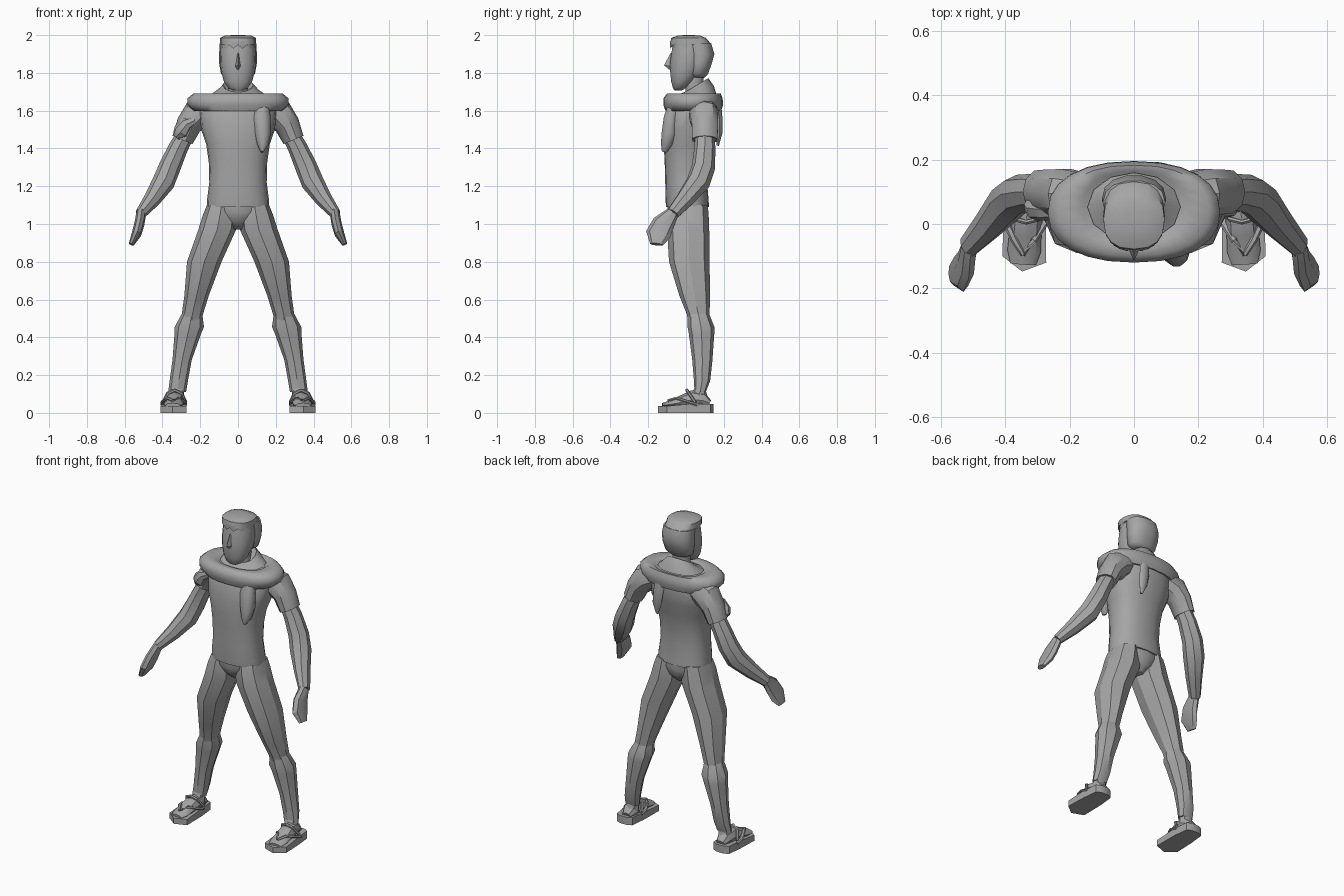
import bpy, bmesh, math
from mathutils import Vector

grey = bpy.data.materials.new("plain_grey")
grey.diffuse_color = (0.38, 0.38, 0.38, 1)


def finish(name, bm, mirror=False, angle=40):
    bmesh.ops.recalc_face_normals(bm, faces=bm.faces)
    me = bpy.data.meshes.new(name)
    bm.to_mesh(me)
    bm.free()
    me.materials.append(grey)
    ob = bpy.data.objects.new(name, me)
    bpy.context.collection.objects.link(ob)
    if mirror:
        ob.modifiers.new("mirror", 'MIRROR')
        ob.modifiers["mirror"].use_mirror_merge = False
    bpy.ops.object.select_all(action='DESELECT')
    ob.select_set(True)
    bpy.context.view_layer.objects.active = ob
    if angle:
        bpy.ops.object.shade_smooth_by_angle(angle=math.radians(angle))
    return ob


def skin(name, rings, mirror=False, angle=40, caps=True):
    """Join rings of points into one surface."""
    bm = bmesh.new()
    vs = [[bm.verts.new(p) for p in r] for r in rings]
    n = len(vs[0])
    for a, b in zip(vs, vs[1:]):
        for i in range(n):
            j = (i + 1) % n
            bm.faces.new((a[i], a[j], b[j], b[i]))
    if caps:
        bm.faces.new(vs[0])
        bm.faces.new(vs[-1])
    return finish(name, bm, mirror, angle)


def stack(name, rows, n=16, p=1.0, mirror=False, angle=40, caps=True):
    """Rows of (z, x0, x1, y0, y1[, tilt]): level rings, raised at the back by tilt."""
    rings = []
    for z, x0, x1, y0, y1, *t in rows:
        ring = []
        for i in range(n):
            a = 2 * math.pi * i / n
            c, s = (math.copysign(abs(f(a)) ** p, f(a)) for f in (math.cos, math.sin))
            ring.append(((x0 + x1) / 2 + c * (x1 - x0) / 2,
                         (y0 + y1) / 2 + s * (y1 - y0) / 2,
                         z + (t[0] if t else 0) * s))
        rings.append(ring)
    return skin(name, rings, mirror, angle, caps)


def limb(name, rows, n=8, mirror=False, angle=35):
    """Rows of (x, y, z, side radius, depth radius) along a path."""
    pts = [Vector(r[:3]) for r in rows]
    rings = []
    for k, r in enumerate(rows):
        d = (pts[min(k + 1, len(pts) - 1)] - pts[max(k - 1, 0)]).normalized()
        ref = Vector((0, 1, 0)) if abs(d.y) < 0.8 else Vector((0, 0, 1))
        v = (ref - d * ref.dot(d)).normalized()
        u = v.cross(d)
        rings.append([pts[k] + u * r[3] * math.cos(a) + v * r[4] * math.sin(a)
                      for a in (2 * math.pi * i / n for i in range(n))])
    return skin(name, rings, mirror, angle)


def sym(rows):
    return [(r[0], -r[1], *r[1:]) for r in rows]


# Shirt body
stack("shirt", sym([
    (1.09, .165, -.105, .122), (1.12, .165, -.108, .12), (1.22, .152, -.11, .112),
    (1.33, .155, -.113, .12), (1.42, .168, -.118, .138), (1.50, .195, -.115, .162),
    (1.60, .205, -.10, .178), (1.67, .15, -.07, .165)]), n=20, p=.85)

# Pelvis between the thighs
stack("pelvis", sym([
    (1.12, .16, -.098, .115), (1.06, .165, -.098, .118),
    (1.01, .09, -.08, .11), (.97, .03, -.03, .07)]), n=12)

# Trouser legs and flared shin wraps
stack("trouser_leg", [
    (1.10, .01, .165, -.09, .115), (1.05, .005, .185, -.10, .12),
    (.97, .01, .21, -.10, .123), (.80, .087, .27, -.09, .125),
    (.62, .155, .284, -.035, .127), (.52, .186, .298, .005, .125),
    (.44, .20, .30, .02, .125)], n=8, p=.88, mirror=True, angle=30)
stack("shin_wrap", [
    (.53, .19, .295, .01, .12), (.455, .18, .335, .008, .15), (.42, .195, .336, .015, .15),
    (.28, .245, .347, .033, .14), (.17, .265, .362, .042, .128),
    (.11, .275, .37, .045, .105)], n=8, p=.88, mirror=True, angle=30)

# Sleeves, arms and hands
limb("sleeve", [
    (.15, .09, 1.61, .07, .07), (.215, .095, 1.58, .085, .08), (.26, .10, 1.525, .068, .073),
    (.294, .10, 1.445, .057, .07), (.288, .10, 1.46, .045, .055)], n=10, mirror=True)
limb("arm", [
    (.27, .10, 1.49, .045, .05), (.318, .10, 1.40, .052, .056),
    (.362, .092, 1.30, .058, .062), (.395, .065, 1.22, .06, .064),
    (.455, -.005, 1.13, .045, .05), (.515, -.07, 1.055, .03, .037)], n=8, mirror=True, angle=25)
limb("hand", [
    (.512, -.07, 1.06, .026, .034), (.522, -.12, 1.0, .027, .06),
    (.538, -.148, .945, .026, .066), (.565, -.155, .892, .014, .035)],
    n=8, mirror=True, angle=25)

# Bunched cloth on one sleeve
limb("sleeve_fold", [
    (-.225, .04, 1.55, .02, .02), (-.27, .045, 1.53, .035, .035),
    (-.30, .05, 1.49, .045, .04), (-.325, .06, 1.465, .025, .025)], n=8)

# Scarf roll, standing collar and hanging ends
stack("scarf", sym([
    (1.66, .13, -.04, .14), (1.60, .19, -.09, .17), (1.598, .235, -.108, .186),
    (1.63, .268, -.12, .196), (1.665, .268, -.12, .194), (1.692, .235, -.10, .183),
    (1.69, .16, -.06, .165), (1.655, .12, -.03, .14)]), n=24, p=.88, angle=60)
stack("collar", [
    (1.685, -.145, .145, -.055, .16, .005), (1.71, -.11, .11, -.03, .148, .02),
    (1.735, -.08, .08, -.005, .118, .037), (1.715, -.065, .065, .005, .105, .03)], n=12)
limb("scarf_front_end", [
    (.125, -.06, 1.63, .04, .035), (.125, -.08, 1.56, .048, .04),
    (.13, -.088, 1.48, .044, .043), (.132, -.105, 1.42, .03, .03),
    (.127, -.115, 1.382, .008, .014)], n=10, angle=50)
limb("scarf_back_end", [
    (.06, .165, 1.65, .03, .02), (.07, .178, 1.56, .035, .015),
    (.08, .178, 1.48, .03, .014), (.085, .168, 1.415, .008, .006)], n=8, angle=50)

# Neck and face
stack("neck", sym([(1.64, .065, -.01, .11), (1.72, .052, -.005, .09), (1.80, .055, -.01, .10)]), n=10)
stack("face", sym([
    (1.708, .03, -.062, -.02), (1.72, .052, -.07, .0), (1.755, .075, -.08, .04),
    (1.81, .09, -.086, .08), (1.86, .095, -.086, .10), (1.92, .094, -.077, .11),
    (1.965, .088, -.07, .10)]), n=14, p=.9, angle=45)
skin("nose", [[(-.007, -.07, 1.905), (.007, -.07, 1.905), (0, -.082, 1.905)],
              [(-.018, -.075, 1.835), (.018, -.075, 1.835), (0, -.116, 1.84)],
              [(-.01, -.072, 1.815), (.01, -.072, 1.815), (0, -.09, 1.818)]], angle=30)

# Hair: back mass, flat crown and jagged fringe
stack("hair_back", sym([
    (1.775, .06, .03, .10), (1.795, .09, .015, .118), (1.85, .1, .012, .138),
    (1.90, .1, .005, .152), (1.955, .097, -.0, .135)]), n=14, p=.9, angle=45)
stack("hair_crown", sym([
    (1.95, .096, -.085, .136), (1.985, .095, -.078, .105), (1.997, .07, -.045, .075),
    (2.0, .03, -.01, .04)]), n=16, p=.8, angle=35)
low, high = [], []
for i in range(13):
    t = math.pi * (1 + i / 12)
    x, y = .096 * math.cos(t), .025 + .111 * math.sin(t)
    low.append((x, y, 1.95 - (.022 if i % 2 else .002)))
    high.append((x, y, 1.965))
inner = [(x * .85, y * .85, 1.955) for x, y, z in low]
bm = bmesh.new()
rows = [[bm.verts.new(p) for p in r] for r in (low, high, inner)]
for k in range(3):
    a, b = rows[k], rows[(k + 1) % 3]
    for i in range(12):
        bm.faces.new((a[i], a[i + 1], b[i + 1], b[i]))
finish("hair_fringe", bm, angle=30)

# Sandals: pointed sole, foot and crossed straps
outline = [(.285, .13), (.315, .145), (.365, .145), (.395, .13), (.405, .03),
           (.41, -.10), (.348, -.148), (.273, -.12), (.275, .03)]
skin("sandal_sole", [[(x, y, z + (.012 if y > 0 and z else 0)) for x, y in outline]
                     for z in (0, .036)], mirror=True, angle=30)
limb("foot", [
    (.33, .125, .05, .03, .018), (.33, .09, .065, .045, .045), (.333, .035, .07, .048, .05),
    (.338, -.03, .055, .05, .035), (.342, -.085, .045, .052, .02),
    (.345, -.125, .04, .04, .012)], n=8, mirror=True)
stack("ankle", [(.05, .285, .375, .03, .12), (.10, .285, .365, .03, .11),
                (.14, .285, .36, .048, .10)], n=8, mirror=True)
for name, x, ym in (("inner_strap", .28, .0), ("outer_strap", .40, .01)):
    limb(name, [(.345, -.095, .065, .008, .008), ((x + .345) / 2, -.05, .078, .011, .008),
                (x, ym, .058, .012, .008), (x, ym + .05, .042, .01, .008)], n=6, mirror=True)
limb("ankle_strap", [(.278, .05, .055, .01, .008), (.30, .015, .105, .01, .008),
                     (.335, .005, .12, .01, .008), (.37, .015, .105, .01, .008),
                     (.395, .05, .055, .01, .008)], n=6, mirror=True)
